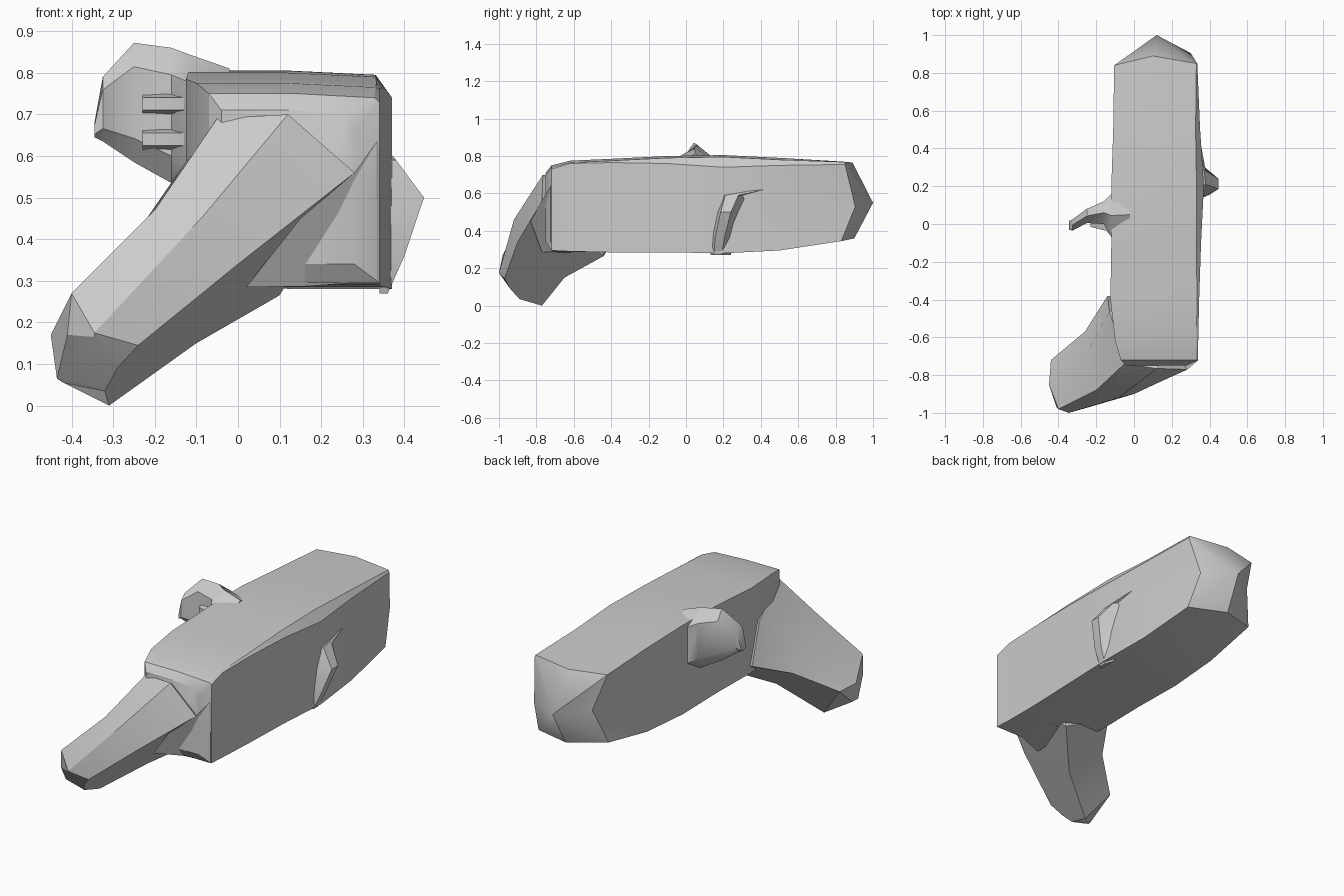
import bpy
import bmesh
from math import radians
from mathutils import Vector

cube = bpy.data.objects.get("Cube")
if cube:
    bpy.data.objects.remove(cube, do_unlink=True)

grey = bpy.data.materials.new("plain_grey")
grey.use_nodes = True
COLOUR = (0.6, 0.6, 0.6, 1)
grey.diffuse_color = COLOUR
grey.node_tree.nodes["Principled BSDF"].inputs["Base Color"].default_value = COLOUR


def loft(name, rings, end_tip=None, angle=28):
    """Skin a list of equal-sized rings, closing the far end with a face or a point."""
    bm = bmesh.new()
    loops = [[bm.verts.new(p) for p in ring] for ring in rings]
    n = len(loops[0])
    for a, b in zip(loops, loops[1:]):
        for i in range(n):
            j = (i + 1) % n
            bm.faces.new((a[i], a[j], b[j], b[i]))
    bm.faces.new(loops[0])
    if end_tip:
        tip = bm.verts.new(end_tip)
        for i in range(n):
            bm.faces.new((loops[-1][i], loops[-1][(i + 1) % n], tip))
    else:
        bm.faces.new(loops[-1])
    bmesh.ops.recalc_face_normals(bm, faces=bm.faces)
    mesh = bpy.data.meshes.new(name)
    bm.to_mesh(mesh)
    bm.free()
    mesh.materials.append(grey)
    obj = bpy.data.objects.new(name, mesh)
    bpy.context.collection.objects.link(obj)
    bpy.ops.object.select_all(action="DESELECT")
    obj.select_set(True)
    bpy.context.view_layer.objects.active = obj
    bpy.ops.object.shade_smooth_by_angle(angle=radians(angle))
    return obj


def trunk_ring(y, x0, x1, z0, z1, chamfer):
    """Boxy section with midpoints on each edge and a chamfered upper corner."""
    xm, zm = (x0 + x1) / 2, (z0 + z1) / 2
    return [(x0, y, z0 + 0.03), (xm, y, z0), (x1, y, z0), (x1, y, zm),
            (x1, y, z1 - chamfer), (x1 - chamfer * 0.6, y, z1 - 0.01),
            (xm, y, z1), (x0, y, z1), (x0, y, zm)]


# Boxy trunk whose back end is faceted to a point
trunk_sections = [
    (-0.75, -0.04, 0.28, 0.34, 0.71, 0.05),
    (-0.72, -0.07, 0.34, 0.295, 0.75, 0.02),
    (-0.62, -0.10, 0.34, 0.29, 0.775, 0.015),
    (-0.40, -0.125, 0.345, 0.285, 0.785, 0.02),
    (-0.10, -0.12, 0.355, 0.285, 0.80, 0.04),
    (0.20, -0.12, 0.37, 0.28, 0.805, 0.065),
    (0.50, -0.11, 0.35, 0.295, 0.79, 0.04),
]
back_rim = [(-0.10, 0.82, 0.385), (0.11, 0.90, 0.36), (0.325, 0.83, 0.345),
            (0.30, 0.905, 0.53), (0.335, 0.85, 0.755), (0.33, 0.85, 0.768),
            (0.10, 0.89, 0.765), (-0.105, 0.84, 0.77), (-0.04, 0.88, 0.57)]
loft("trunk", [trunk_ring(*s) for s in trunk_sections] + [back_rim],
     end_tip=(0.12, 1.0, 0.55))

# Tapering side limb that flares into the front of the trunk
limb_root = [(-0.05, -0.74, 0.69), (0.12, -0.765, 0.70), (0.28, -0.77, 0.56),
             (0.10, -0.44, 0.265), (-0.14, -0.38, 0.36), (-0.13, -0.46, 0.58)]
limb_middle = [(-0.20, -0.88, 0.47), (-0.08, -0.92, 0.46), (0.0, -0.90, 0.34),
               (-0.10, -0.65, 0.15), (-0.26, -0.57, 0.28), (-0.24, -0.67, 0.42)]
limb_end = [(-0.40, -0.98, 0.27), (-0.345, -1.0, 0.175), (-0.24, -0.97, 0.145),
            (-0.31, -0.77, 0.0), (-0.44, -0.72, 0.17), (-0.45, -0.85, 0.17)]
limb_tip = [(-0.41, -0.97, 0.17), (-0.345, -0.99, 0.165), (-0.29, -0.94, 0.09),
            (-0.32, -0.89, 0.035), (-0.42, -0.86, 0.055), (-0.435, -0.89, 0.065)]
core = Vector((0.1, -0.5, 0.52))
limb_core = [core.lerp(Vector(p), 0.5) for p in limb_root]
loft("front_limb", [limb_core, limb_root, limb_middle, limb_end, limb_tip])

# Smooth web closing the corner between the limb and the front of the trunk
web_front = [(0.02, -0.77, 0.285), (0.15, -0.83, 0.45), (0.28, -0.772, 0.56),
             (0.337, -0.724, 0.64), (0.338, -0.723, 0.30), (0.17, -0.71, 0.287)]
loft("limb_web", [web_front, [(x, -0.5, z) for x, y, z in web_front]], angle=40)


def fin_ring(x, y0, y1, z0, z1):
    """Upright six-point section of the side fin."""
    ym, h = (y0 + y1) / 2, (z1 - z0) * 0.2
    return [(x, ym, z0), (x, y1, z0 + h), (x, y1, z1 - h),
            (x, ym, z1), (x, y0, z1 - h), (x, y0, z0 + h)]


# Thin upright fin on the side of the trunk
fin_sections = [
    (-0.02, -0.10, 0.20, 0.50, 0.81),
    (-0.12, -0.07, 0.16, 0.51, 0.845),
    (-0.16, 0.0, 0.12, 0.535, 0.86),
    (-0.25, 0.005, 0.08, 0.585, 0.872),
    (-0.325, -0.035, 0.025, 0.635, 0.79),
    (-0.345, -0.03, 0.015, 0.645, 0.68),
]
loft("side_fin", [fin_ring(*s) for s in fin_sections], angle=35)

# Folds bridging the fin and the trunk
for k, z in enumerate((0.64, 0.725)):
    fold = [[(x, 0.05, z - 0.04), (x, y, z - 0.015), (x, y, z + 0.015), (x, 0.05, z + 0.035)]
            for x, y in ((-0.10, -0.08), (-0.15, -0.035), (-0.23, -0.015))]
    loft(f"fin_fold_{k + 1}", fold)

# Slim knobbed ridge running up the other side of the trunk
ridge_sections = [(0.27, 0.36, 0.15, 0.19), (0.36, 0.40, 0.155, 0.205),
                  (0.50, 0.447, 0.185, 0.24), (0.59, 0.38, 0.21, 0.28)]
ridge = [[(0.34, y0 - 0.02, z), (x, y0, z), (x, y1, z), (0.34, y1 + 0.05, z)]
         for z, x, y0, y1 in ridge_sections]
loft("side_ridge", ridge, end_tip=(0.34, 0.50, 0.64))
